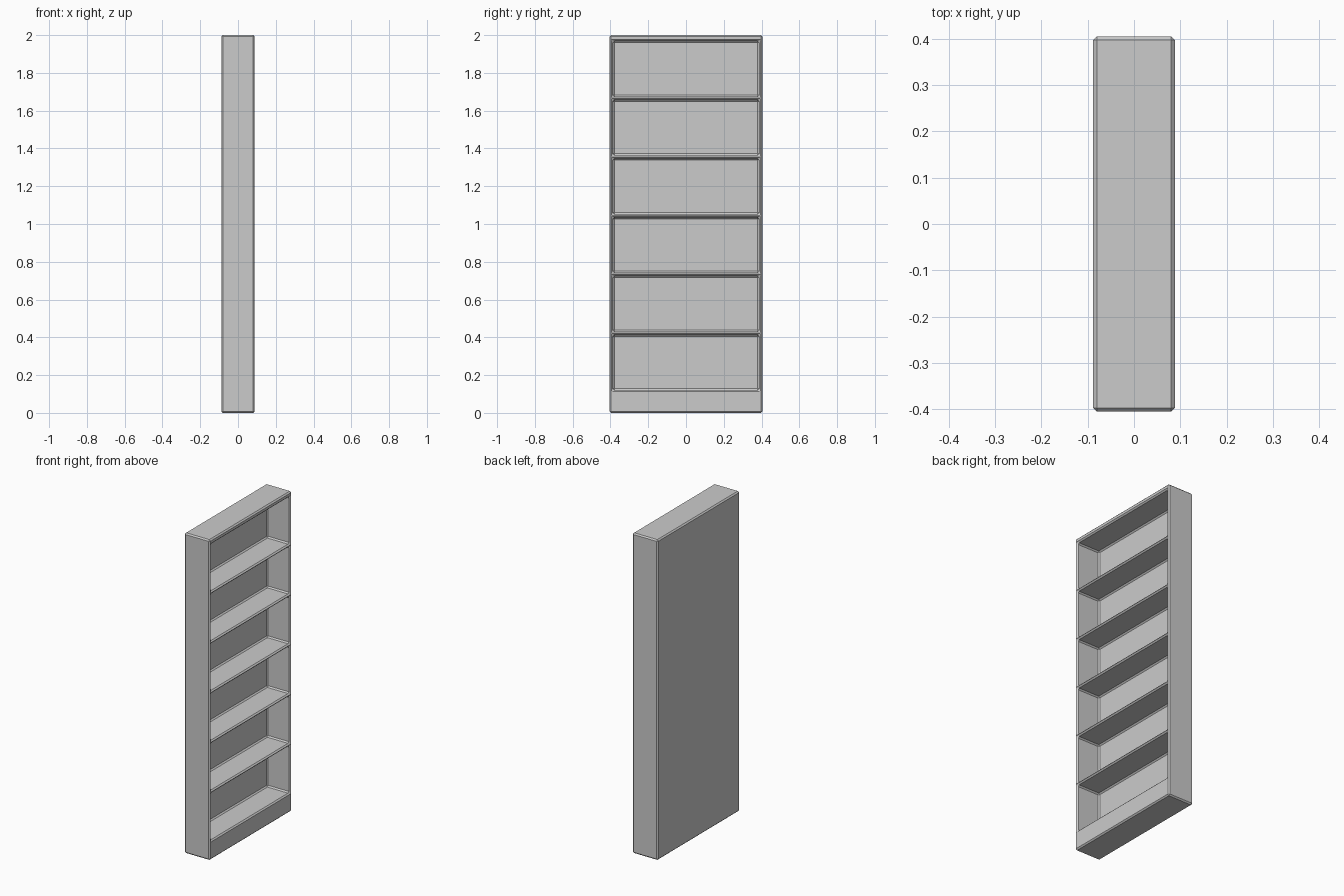
import bpy, bmesh
from mathutils import Vector

if "Cube" in bpy.data.objects:
    bpy.data.objects.remove(bpy.data.objects["Cube"])

DEPTH, HALF_W, HEIGHT = 0.176, 0.405, 2.0
WALL, BEVEL = 0.018, 0.008
BASE, PITCH, COUNT = 0.12, 0.311, 6

# Grid lines of the open face: frame sides, plinth, compartments, shelf edges, top
ys = [-HALF_W, -HALF_W + WALL, HALF_W - WALL, HALF_W]
zs = [0.0]
for i in range(COUNT):
    floor = BASE + i * PITCH
    zs += [floor, floor + PITCH - WALL]
zs.append(HEIGHT)

bm = bmesh.new()
grid = [[bm.verts.new((DEPTH / 2, y, z)) for y in ys] for z in zs]
faces, openings = [], []
for r in range(len(zs) - 1):
    for c in range(3):
        f = bm.faces.new((grid[r][c], grid[r][c + 1], grid[r + 1][c + 1], grid[r + 1][c]))
        faces.append(f)
        if c == 1 and r % 2 == 1:
            openings.append(f)

# Solid body behind the open face
ext = bmesh.ops.extrude_face_region(bm, geom=faces, use_keep_orig=True)["geom"]
bmesh.ops.translate(bm, vec=Vector((-DEPTH, 0, 0)),
                    verts=[g for g in ext if isinstance(g, bmesh.types.BMVert)])

# Compartments pushed in, leaving a thin back panel
for f in openings:
    new = bmesh.ops.extrude_face_region(bm, geom=[f])["geom"]
    bmesh.ops.translate(bm, vec=Vector((-(DEPTH - WALL), 0, 0)),
                        verts=[g for g in new if isinstance(g, bmesh.types.BMVert)])
    if f.is_valid:
        bm.faces.remove(f)
bmesh.ops.recalc_face_normals(bm, faces=bm.faces[:])

mesh = bpy.data.meshes.new("bookcase")
bm.to_mesh(mesh)
bm.free()
bookcase = bpy.data.objects.new("bookcase", mesh)
bpy.context.collection.objects.link(bookcase)

# Flat chamfer on all sharp edges
bev = bookcase.modifiers.new("chamfer", 'BEVEL')
bev.width = BEVEL
bev.segments = 1
bev.limit_method = 'ANGLE'
